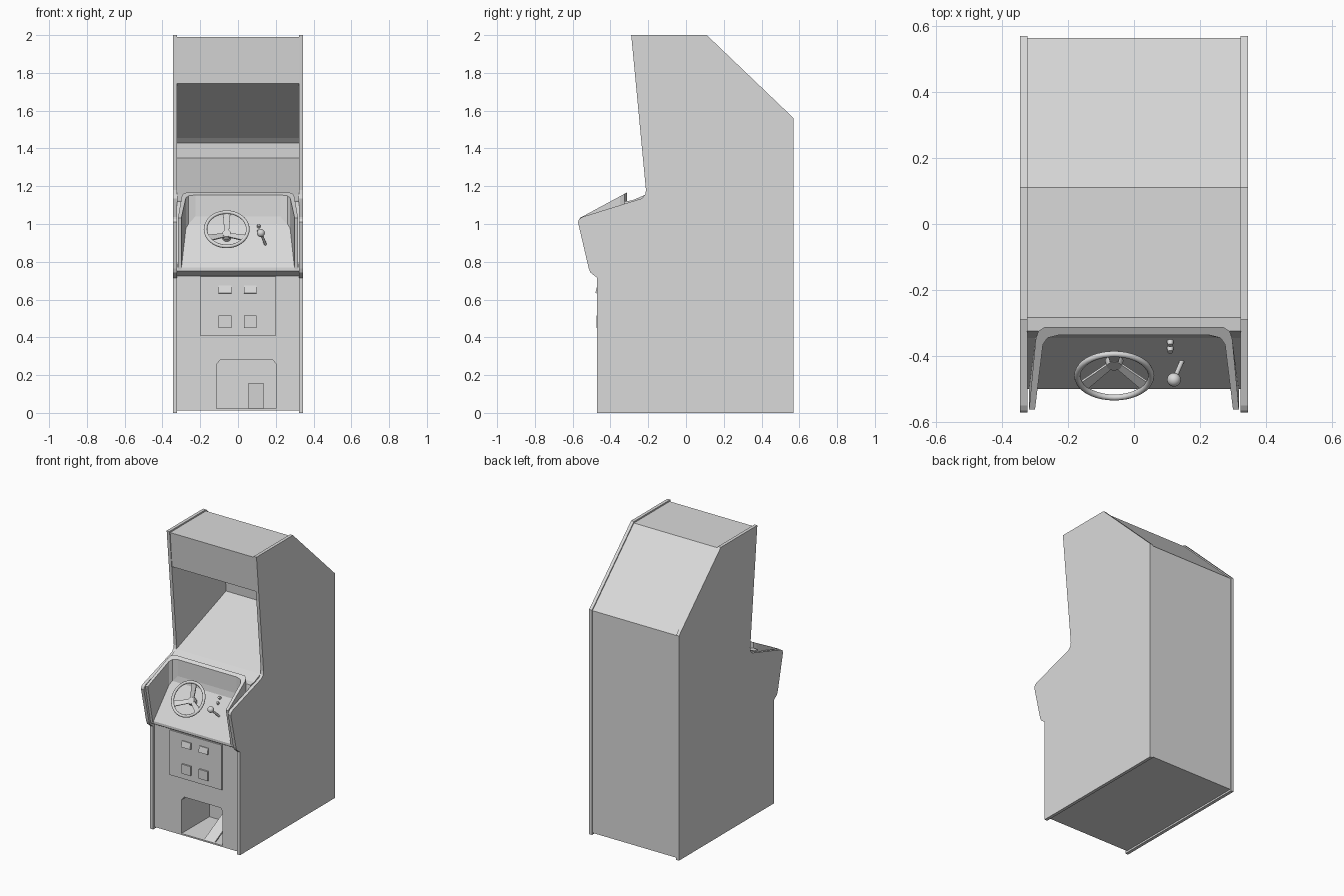
import bpy, bmesh, math
from mathutils import Vector, Matrix

if "Cube" in bpy.data.objects:
    bpy.data.objects.remove(bpy.data.objects["Cube"])

grey = bpy.data.materials.new("light grey")
grey.diffuse_color = (0.7, 0.7, 0.7, 1)
grey.use_nodes = True
grey.node_tree.nodes["Principled BSDF"].inputs["Base Color"].default_value = grey.diffuse_color


def finish(name, bm, smooth=False):
    bmesh.ops.recalc_face_normals(bm, faces=bm.faces)
    me = bpy.data.meshes.new(name)
    bm.to_mesh(me)
    bm.free()
    me.materials.append(grey)
    ob = bpy.data.objects.new(name, me)
    bpy.context.collection.objects.link(ob)
    if smooth:
        bpy.ops.object.select_all(action='DESELECT')
        ob.select_set(True)
        bpy.context.view_layer.objects.active = ob
        bpy.ops.object.shade_smooth_by_angle(angle=math.radians(40))
    return ob


def prism(name, pts, depth):
    """Closed 3D outline pushed along the depth vector."""
    bm = bmesh.new()
    face = bm.faces.new([bm.verts.new(p) for p in pts])
    new = bmesh.ops.extrude_face_region(bm, geom=[face])
    verts = [v for v in new['geom'] if isinstance(v, bmesh.types.BMVert)]
    bmesh.ops.translate(bm, vec=depth, verts=verts)
    return finish(name, bm)


def yz_prism(name, profile, x0, x1):
    return prism(name, [(x0, y, z) for y, z in profile], (x1 - x0, 0, 0))


def box(name, x0, x1, y0, y1, z0, z1):
    return yz_prism(name, [(y0, z0), (y1, z0), (y1, z1), (y0, z1)], x0, x1)


def rod(name, p, q, r0, r1, seg=16):
    p, q = Vector(p), Vector(q)
    d = q - p
    bm = bmesh.new()
    m = Matrix.Translation((p + q) / 2) @ d.to_track_quat('Z', 'Y').to_matrix().to_4x4()
    bmesh.ops.create_cone(bm, cap_ends=True, segments=seg, radius1=r0, radius2=r1,
                          depth=d.length, matrix=m)
    return finish(name, bm, True)


# Side panels
side = [(-0.47, 0), (0.57, 0), (0.57, 1.56), (0.11, 2.0), (-0.29, 2.0), (-0.212, 1.18),
        (-0.216, 1.155), (-0.235, 1.135), (-0.55, 1.037), (-0.565, 1.027), (-0.572, 1.01),
        (-0.515, 0.765), (-0.505, 0.742), (-0.47, 0.715)]
for label, x in (("left", -0.345), ("right", 0.323)):
    yz_prism(label + "_side_panel", side, x, x + 0.022)

# Cabinet body: marquee, screen recess, dashboard and front in one profile
body = yz_prism("cabinet_body", [
    (-0.455, 0.012), (0.564, 0.012), (0.564, 1.555), (0.11, 1.99), (-0.283, 1.99),
    (-0.262, 1.745), (0.30, 1.455), (0.325, 1.43), (0.33, 1.35), (-0.215, 1.155),
    (-0.285, 1.125), (-0.325, 1.12), (-0.345, 1.0), (-0.5, 0.77), (-0.5, 0.752),
    (-0.455, 0.725)], -0.324, 0.324)

# Foot well cut into the front
cutter = prism("foot_well_cutter", [(x, -0.7, z) for x, z in (
    (-0.115, 0.022), (0.2, 0.022), (0.2, 0.26), (0.185, 0.28), (-0.095, 0.28),
    (-0.115, 0.255))], (0, 0.55, 0))
cutter.hide_render = True
mod = body.modifiers.new("foot_well", 'BOOLEAN')
mod.operation = 'DIFFERENCE'
mod.solver = 'EXACT'
mod.object = cutter
bpy.context.view_layer.objects.active = body
bpy.ops.object.modifier_apply(modifier=mod.name)
bpy.data.objects.remove(cutter)

# Pedal
yz_prism("pedal", [(-0.45, 0.024), (-0.43, 0.024), (-0.18, 0.145), (-0.19, 0.158)],
         0.055, 0.135)

# Coin door with return buttons and slot wedges
box("coin_door", -0.2, 0.2, -0.464, -0.45, 0.41, 0.722)
for i, x in enumerate((-0.068, 0.065)):
    box(f"coin_button_{i}", x - 0.034, x + 0.034, -0.475, -0.46, 0.45, 0.515)
    yz_prism(f"coin_slot_{i}", [(-0.46, 0.63), (-0.48, 0.635), (-0.47, 0.675), (-0.46, 0.675)],
             x - 0.034, x + 0.034)

# Dashboard shroud: U-shaped wall, four corners per section
half = [  # outer xy, inner xy, bottom y, bottom z
    ((0.318, -0.562), (0.300, -0.562), -0.505, 0.758),
    ((0.298, -0.350), (0.276, -0.365), -0.345, 0.97),
    ((0.290, -0.325), (0.262, -0.345), -0.325, 1.0),
    ((0.270, -0.312), (0.225, -0.336), -0.315, 1.0)]
sections = [(1, s) for s in half] + [(-1, s) for s in reversed(half)]
bm = bmesh.new()
rings = []
for sx, (o, n, yb, zb) in sections:
    top = lambda y: 1.032 + (y + 0.562) * 0.54
    shift = 0 if yb < -0.5 else n[1] - o[1]
    rings.append([bm.verts.new(p) for p in (
        (sx * o[0], o[1], top(o[1])), (sx * n[0], n[1], top(n[1])),
        (sx * n[0], yb + shift, zb), (sx * o[0], yb, zb))])
for a, b in zip(rings, rings[1:]):
    for k in range(4):
        bm.faces.new((a[k], a[(k + 1) % 4], b[(k + 1) % 4], b[k]))
bm.faces.new(rings[0])
bm.faces.new(rings[-1])
finish("dashboard_shroud", bm)

# Steering wheel rim, tilted parallel to the dashboard
tilt = Matrix.Translation((-0.06, -0.46, 0.972)) @ Matrix.Rotation(math.radians(54), 4, 'X')
R, r, N, K = 0.112, 0.0095, 40, 10
bm = bmesh.new()
grid = []
for i in range(N):
    a = math.tau * i / N
    grid.append([bm.verts.new(tilt @ Vector((
        (R + r * math.cos(b)) * math.cos(a), (R + r * math.cos(b)) * math.sin(a),
        r * math.sin(b)))) for b in (math.tau * k / K for k in range(K))])
for i in range(N):
    for k in range(K):
        j, m = (i + 1) % N, (k + 1) % K
        bm.faces.new((grid[i][k], grid[j][k], grid[j][m], grid[i][m]))
finish("steering_wheel_rim", bm, True)

# Wheel spokes, hub and column
for n, deg in enumerate((90, 210, 330)):
    turn = tilt @ Matrix.Rotation(math.radians(deg), 4, 'Z')
    outline = [(0.01, -0.012, -0.05), (R, -0.02, -0.004), (R, 0.02, -0.004), (0.01, 0.012, -0.05)]
    depth = turn.to_3x3() @ Vector((-0.002, 0, 0.007))
    prism(f"wheel_spoke_{n}", [turn @ Vector(p) for p in outline], depth)
rod("wheel_hub", tilt @ Vector((0, 0, -0.056)), tilt @ Vector((0, 0, -0.036)), 0.028, 0.022, 24)
rod("steering_column", tilt @ Vector((0, 0, -0.10)), tilt @ Vector((0, 0, -0.05)), 0.025, 0.018)

# Gear shifter and two start buttons
rod("shifter_stick", (0.148, -0.41, 0.885), (0.122, -0.47, 0.95), 0.007, 0.007)
bm = bmesh.new()
bmesh.ops.create_uvsphere(bm, u_segments=16, v_segments=10, radius=0.021,
                          matrix=Matrix.Translation((0.121, -0.472, 0.952)))
finish("shifter_knob", bm, True)
for i, (y, z) in enumerate(((-0.355, 0.985), (-0.375, 0.955))):
    rod(f"start_button_{i}", (0.11, y, z), (0.11, y - 0.013, z + 0.01), 0.01, 0.008)
